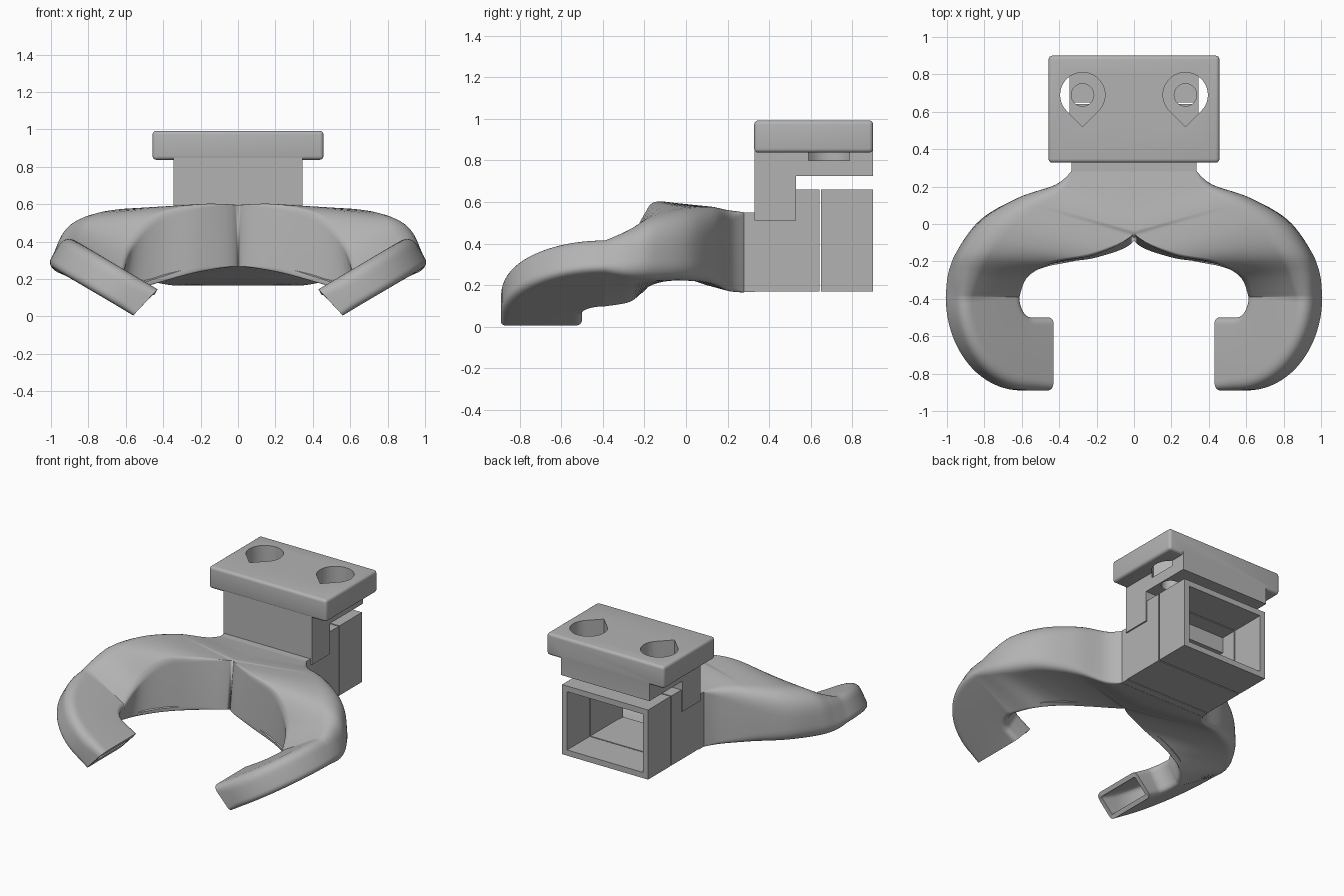
import bpy, bmesh, math
from mathutils import Vector

if "Cube" in bpy.data.objects:
    bpy.data.objects.remove(bpy.data.objects["Cube"])

grey = bpy.data.materials.new("plain_grey")
grey.use_nodes = True
grey.diffuse_color = (0.45, 0.45, 0.45, 1)
grey.node_tree.nodes["Principled BSDF"].inputs["Base Color"].default_value = (0.45, 0.45, 0.45, 1)


def make(name, bm):
    mesh = bpy.data.meshes.new(name)
    bm.to_mesh(mesh)
    bm.free()
    mesh.materials.append(grey)
    obj = bpy.data.objects.new(name, mesh)
    bpy.context.collection.objects.link(obj)
    return obj


def activate(obj):
    bpy.ops.object.select_all(action="DESELECT")
    obj.select_set(True)
    bpy.context.view_layer.objects.active = obj


def prism(name, points, direction):
    """Extrude a closed outline along a direction."""
    bm = bmesh.new()
    face = bm.faces.new([bm.verts.new(p) for p in points])
    ext = bmesh.ops.extrude_face_region(bm, geom=[face])
    moved = [v for v in ext["geom"] if isinstance(v, bmesh.types.BMVert)]
    bmesh.ops.translate(bm, verts=moved, vec=direction)
    bmesh.ops.recalc_face_normals(bm, faces=bm.faces)
    return make(name, bm)


def combine(obj, other, operation):
    mod = obj.modifiers.new("combine", "BOOLEAN")
    mod.object, mod.operation, mod.solver = other, operation, "EXACT"
    activate(obj)
    bpy.ops.object.modifier_apply(modifier=mod.name)
    bpy.data.objects.remove(other)


def tube(name, half, y0, y1, z0, z1, wall=0.04):
    """Rectangular duct piece, open at both ends."""
    def ring(y, inset):
        h, lo, hi = half - inset, z0 + inset, z1 - inset
        return [bm.verts.new(p) for p in ((-h, y, lo), (h, y, lo), (h, y, hi), (-h, y, hi))]
    bm = bmesh.new()
    rings = [ring(y0, 0), ring(y1, 0), ring(y1, wall), ring(y0, wall)]
    for a, b in zip(rings, rings[1:] + rings[:1]):
        for i in range(4):
            j = (i + 1) % 4
            bm.faces.new((a[i], a[j], b[j], b[i]))
    bmesh.ops.recalc_face_normals(bm, faces=bm.faces)
    return make(name, bm)


# Mounting bracket: rounded head on an L-shaped stem
side = [(0.33, 0.51), (0.53, 0.51), (0.53, 0.725), (0.9, 0.725), (0.9, 0.86), (0.33, 0.86)]
bracket = prism("mounting_bracket", [(-0.345, y, z) for y, z in side], (0.69, 0, 0))
head = prism("head", [(-0.457, 0.328, 0.837), (0.457, 0.328, 0.837),
                      (0.457, 0.9, 0.837), (-0.457, 0.9, 0.837)], (0, 0, 0.155))
bevel = head.modifiers.new("round", "BEVEL")
bevel.width, bevel.segments = 0.02, 4
activate(head)
bpy.ops.object.modifier_apply(modifier=bevel.name)
combine(bracket, head, "UNION")

# Teardrop counterbores and screw holes
for x in (-0.275, 0.275):
    for radius, bottom, tip in ((0.12, 0.8, True), (0.06, 0.6, False)):
        outline = []
        for i in range(48):
            a = math.tau * i / 48
            r = radius
            off = abs(a - 1.5 * math.pi)
            if tip and off < math.pi / 4:
                r = radius / math.cos(math.pi / 4 - off)
            outline.append((x + r * math.cos(a), 0.69 + r * math.sin(a), bottom))
        combine(bracket, prism("cutter", outline, (0, 0, 0.5)), "DIFFERENCE")
activate(bracket)
bpy.ops.object.shade_smooth_by_angle(angle=math.radians(30))

# Rectangular air duct behind the arms
tube("duct_inlet", 0.335, 0.65, 0.9, 0.17, 0.66)
tube("duct_middle", 0.335, 0.33, 0.642, 0.17, 0.66)
tube("duct_neck", 0.335, 0.278, 0.332, 0.166, 0.55)

# Arm sections: inner top, outer top, outer bottom, inner bottom, (inner, outer radius)
sections = [
    ((0, .28, .55), (.335, .28, .55), (.335, .28, .165), (0, .28, .165), (0, .005)),
    ((0, .1, .575), (.42, .21, .56), (.42, .21, .17), (0, .1, .2), (0, .06)),
    ((0, -.05, .595), (.62, .14, .575), (.62, .14, .2), (0, -.09, .265), (0, .13)),
    ((.2, -.16, .6), (.81, .02, .56), (.83, .02, .22), (.2, -.18, .235), (.03, .16)),
    ((.42, -.205, .54), (.92, -.15, .53), (.96, -.15, .23), (.42, -.21, .17), (.04, .15)),
    ((.56, -.28, .39), (.93, -.27, .49), (1.01, -.27, .25), (.6, -.27, .11), (.04, .11)),
    ((.6, -.39, .245), (.925, -.39, .437), (1.02, -.39, .277), (.695, -.39, .085), (.04, .07)),
]
sections = [[Vector(p) for p in s] for s in sections]


def spline(p0, p1, p2, p3, t):
    return 0.5 * (2 * p1 + (p2 - p0) * t + (2 * p0 - 5 * p1 + 4 * p2 - p3) * t * t
                  + (3 * p1 - p0 - 3 * p2 + p3) * t ** 3)


def rounded(section):
    """Ring of points round a four-cornered section."""
    corners, (ri, ro) = section[:4], section[4]
    ring = []
    for i, r in enumerate((ri, ro, ro * 0.6, ri)):
        c = corners[i]
        ends = []
        for n in (corners[i - 1], corners[(i + 1) % 4]):
            d = n - c
            ends.append(c + d.normalized() * min(max(r, 0), d.length * 0.48))
        for k in range(9):
            t = k / 8
            p = ends[0] * (1 - t) ** 2 + c * 2 * t * (1 - t) + ends[1] * t * t
            ring.append((max(p.x, 0), p.y, p.z))
    return ring


path = []
for i in range(len(sections) - 1):
    four = [sections[max(0, min(len(sections) - 1, i + k))] for k in (-1, 0, 1, 2)]
    for s in range(8):
        path.append([spline(*column, s / 8) for column in zip(*four)])


# Nozzle: a bend in a tilted plane, then a short straight tip
def nozzle(angle, tip):
    tops = []
    for width, depth in ((0.07, 0.11), (0.395, 0.5)):
        x = 0.53 + width * math.cos(angle) - 0.1 * tip
        tops.append(Vector((x, -0.39 - depth * math.sin(angle), 0.145 + 0.59 * (x - 0.43))))
    drop = Vector((0.095, 0, -0.16)).lerp(Vector((0.13, 0, -0.14)), tip)
    return [tops[0], tops[1], tops[1] + drop, tops[0] + drop, Vector((0.04, 0.07 - 0.02 * tip))]


path += [nozzle(math.pi / 2 * i / 20, 0) for i in range(21)]
path += [nozzle(math.pi / 2, t) for t in (0.5, 1)]

bm = bmesh.new()
rings = [[bm.verts.new(p) for p in rounded(s)] for s in path]
for a, b in zip(rings, rings[1:]):
    for i in range(len(a)):
        j = (i + 1) % len(a)
        bm.faces.new((a[i], b[i], b[j], a[j]))
# Open the middle so both arms share one chamber
inside = [f for f in bm.faces if all(v.co.x < 0.001 for v in f.verts)]
bmesh.ops.delete(bm, geom=inside, context="FACES")
bmesh.ops.remove_doubles(bm, verts=bm.verts, dist=0.0002)
arms = make("curved_arms", bm)
mirror = arms.modifiers.new("mirror", "MIRROR")
mirror.use_clip = True
shell = arms.modifiers.new("shell", "SOLIDIFY")
shell.thickness, shell.offset = 0.03, -1
activate(arms)
for mod in ("mirror", "shell"):
    bpy.ops.object.modifier_apply(modifier=mod)
bpy.ops.object.shade_smooth_by_angle(angle=math.radians(30))
